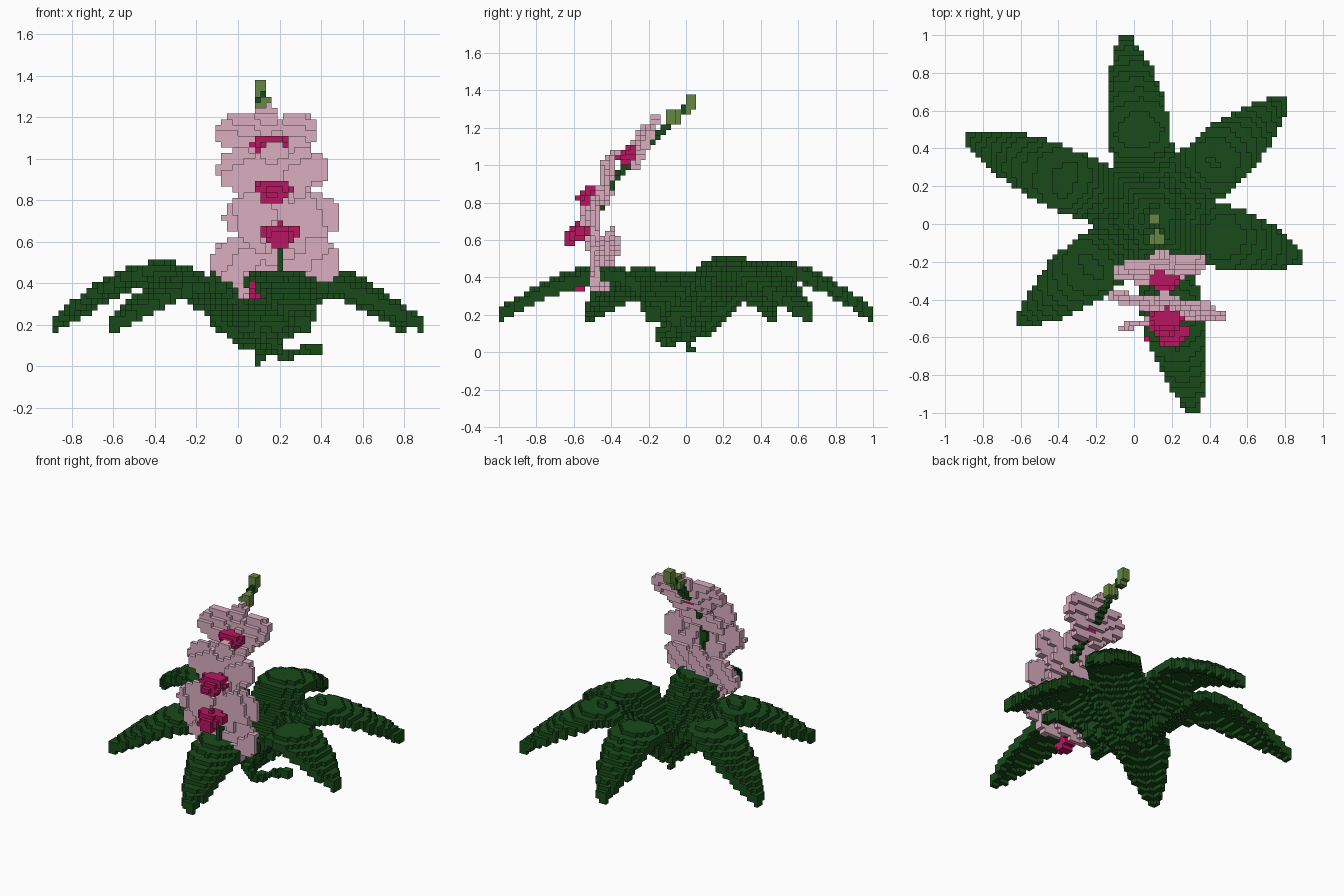
import bpy, bmesh, math
from mathutils import Vector

cube = bpy.data.objects.get("Cube")
if cube:
    bpy.data.objects.remove(cube)

V = 2 / 74          # edge of one block
taken = set()       # every block used so far
parts = []          # (name, material, blocks)


def material(name, rgb):
    m = bpy.data.materials.new(name)
    m.diffuse_color = (*rgb, 1)
    m.use_nodes = True
    bsdf = m.node_tree.nodes["Principled BSDF"]
    bsdf.inputs["Base Color"].default_value = (*rgb, 1)
    bsdf.inputs["Roughness"].default_value = 0.8
    return m


LEAF = material("leaf green", (0.009, 0.068, 0.010))
BUD = material("bud green", (0.13, 0.245, 0.055))
PETAL = material("petal pink", (0.71, 0.43, 0.53))
LIP = material("lip magenta", (0.48, 0.008, 0.115))


def cell(x, y, z):
    return math.floor(x / V), math.floor(y / V), math.floor(z / V)


def add_part(name, mat, cells):
    """Keep blocks inside the bounds that no earlier part owns."""
    own = {c for c in cells if -33 <= c[0] < 33 and -37 <= c[1] < 37 and c[2] >= 0}
    own -= taken
    taken.update(own)
    parts.append((name, mat, own))


def lerp(table, t):
    """Piecewise linear lookup in [(t, value), ...]."""
    for (a, p), (b, q) in zip(table, table[1:]):
        if t <= b:
            return p + (q - p) * (t - a) / (b - a)
    return table[-1][1]


def ellipsoid(c, r):
    lo = cell(*(c[i] - r[i] for i in range(3)))
    hi = cell(*(c[i] + r[i] for i in range(3)))
    out = set()
    for i in range(lo[0], hi[0] + 1):
        for j in range(lo[1], hi[1] + 1):
            for k in range(lo[2], hi[2] + 1):
                p = ((i + .5) * V, (j + .5) * V, (k + .5) * V)
                if sum(((p[n] - c[n]) / r[n]) ** 2 for n in range(3)) <= 1:
                    out.add((i, j, k))
    return out


def tube(points, r):
    """Round rod of blocks along a path."""
    out = set()
    for a, b in zip(points, points[1:]):
        a, b = Vector(a), Vector(b)
        n = max(1, int((b - a).length / (V * .5)))
        for i in range(n + 1):
            p = a.lerp(b, i / n)
            out.add(cell(*p))
            out |= ellipsoid(p, (r, r, r))
    return out


# Flowers: centre, scale, tilt (dy/dz), yaw (dy/dx), lip centre, lip half width
flowers = [
    ((0.14, -0.25, 1.11), 0.87, 0.50, 0.12, (0.155, -0.29, 1.07), 0.09),
    ((0.17, -0.43, 0.92), 0.98, 0.20, -0.10, (0.17, -0.50, 0.855), 0.10),
    ((0.215, -0.51, 0.70), 1.02, 0.05, 0.13, (0.20, -0.57, 0.645), 0.10),
    ((0.185, -0.45, 0.48), 1.13, 0.20, -0.20, (0.095, -0.56, 0.375), 0.055),
]
# Petal ovals: offset x, offset z, radius x, radius z, distance back
ovals = [(-0.155, 0.025, 0.11, 0.088, 0), (0.155, 0.025, 0.11, 0.088, 0),
         (0, 0.075, 0.055, 0.08, V * .6), (0, 0, 0.09, 0.06, V * .6),
         (-0.09, -0.08, 0.075, 0.055, V * .6), (0.09, -0.08, 0.075, 0.055, V * .6)]


def petals(c, s, tilt, yaw):
    out = set()
    n = 24
    for ox, oz, rx, rz, back in ovals:
        for i in range(-n, n + 1):
            for k in range(-n, n + 1):
                u, w = i / n, k / n
                if u * u + w * w > 1:
                    continue
                dx, dz = (ox + u * rx) * s, (oz + w * rz) * s
                y = c[1] + dx * yaw + dz * tilt + back
                out.add(cell(c[0] + dx, y, c[2] + dz))
                out.add(cell(c[0] + dx, y + V * tilt, c[2] + dz))
    return out


def lip(c, w):
    """Wide upper lobe with a narrower tongue hanging forward below it."""
    tongue = (c[0], c[1] - w * .45, c[2] - w * .35)
    return ellipsoid(c, (w, .05, .046)) | ellipsoid(tongue, (w * .65, .04, .042))


# Stem curving forward through the leaves, then up and back
stem_path = [(0.12, -0.05, 0.22), (0.17, -0.30, 0.41), (0.20, -0.43, 0.44),
             (0.20, -0.49, 0.49), (0.20, -0.495, 0.60), (0.185, -0.46, 0.78),
             (0.16, -0.38, 0.94), (0.14, -0.22, 1.09), (0.125, -0.12, 1.18),
             (0.12, -0.06, 1.25), (0.11, 0.0, 1.30)]

for n, (c, s, tilt, yaw, lc, w) in enumerate(flowers, 1):
    # throat joins the lip to the middle of the flower
    throat = tube([lc, (c[0], c[1], c[2] - 0.05)], V * .7)
    add_part(f"flower_lip_{n}", LIP, lip(lc, w) | throat)

add_part("bud_lower", BUD, ellipsoid((0.125, -0.075, 1.255), (0.036, 0.045, 0.05)))
add_part("bud_upper", BUD, ellipsoid((0.108, 0.02, 1.33), (0.036, 0.036, 0.056)))
for n, (c, s, tilt, yaw, lc, w) in enumerate(flowers, 1):
    add_part(f"flower_petals_{n}", PETAL, petals(c, s, tilt, yaw))
add_part("flower_stem", LEAF, tube(stem_path, V * .8))

# Leaves: arched, domed across, all springing from one crown
ROOT = Vector((0.10, 0.03))
height = [(0, .12), (.12, .21), (.25, .34), (.37, .44), (.46, .47), (.58, .447),
          (.75, .37), (.88, .285), (1, .20)]
half_width = [(0, .07), (.2, .13), (.4, .15), (.6, .146), (.8, .1), (.92, .05), (1, .015)]
leaves = [("back", (-0.05, 1.0), 0.0), ("back_left", (0.80, 0.66), -0.02),
          ("left", (0.89, -0.18), -0.05), ("front", (0.32, -1.0), -0.02),
          ("front_right", (-0.60, -0.52), -0.04), ("back_right", (-0.89, 0.47), 0.018)]


def leaf(tip, lift):
    d = Vector(tip) - ROOT
    side = Vector((-d.y, d.x)).normalized()
    out = set()
    n = 120
    for i in range(n + 1):
        t = i / n
        z = lerp(height, t) + lift * math.sin(math.pi * t)
        w = lerp(half_width, t)
        for j in range(-16, 17):
            q = j / 16
            p = ROOT + d * t + side * (w * q)
            zz = z - 0.035 * q * q * min(1, w / 0.15)
            for h in (-0.014, 0.012):
                out.add(cell(p.x, p.y, zz + h))
    return out


for name, tip, lift in leaves:
    add_part(f"leaf_{name}", LEAF, leaf(tip, lift))

# Crown and aerial roots
add_part("crown", LEAF, ellipsoid((0.11, 0.02, 0.14), (0.10, 0.10, 0.08)))
add_part("root_down", LEAF, tube([(0.10, 0.02, 0.10), (0.11, 0.01, 0.05), (0.10, 0.02, 0.015)], V * .8))
add_part("root_side", LEAF, tube([(0.12, 0.0, 0.12), (0.17, -0.14, 0.11), (0.21, -0.12, 0.06),
                                  (0.31, -0.03, 0.07), (0.395, 0.0, 0.09)], V))

# Each block side as outward direction and its four corners
sides = []
for axis in range(3):
    for sign in (0, 1):
        a, b = (axis + 1) % 3, (axis + 2) % 3
        quad = []
        for p, q in ((0, 0), (1, 0), (1, 1), (0, 1)):
            corner = [0, 0, 0]
            corner[axis], corner[a], corner[b] = sign, p, q
            quad.append(tuple(corner))
        step = [0, 0, 0]
        step[axis] = 1 if sign else -1
        sides.append((step, quad if sign else quad[::-1]))

# Skin each part, leaving out sides buried against other blocks
for name, mat, cells in parts:
    bm = bmesh.new()
    verts = {}
    for c in sorted(cells):
        for step, quad in sides:
            if tuple(c[i] + step[i] for i in range(3)) in taken:
                continue
            face = []
            for corner in quad:
                key = tuple(c[i] + corner[i] for i in range(3))
                if key not in verts:
                    verts[key] = bm.verts.new([k * V for k in key])
                face.append(verts[key])
            bm.faces.new(face)
    mesh = bpy.data.meshes.new(name)
    bm.to_mesh(mesh)
    bm.free()
    mesh.materials.append(mat)
    bpy.context.collection.objects.link(bpy.data.objects.new(name, mesh))
